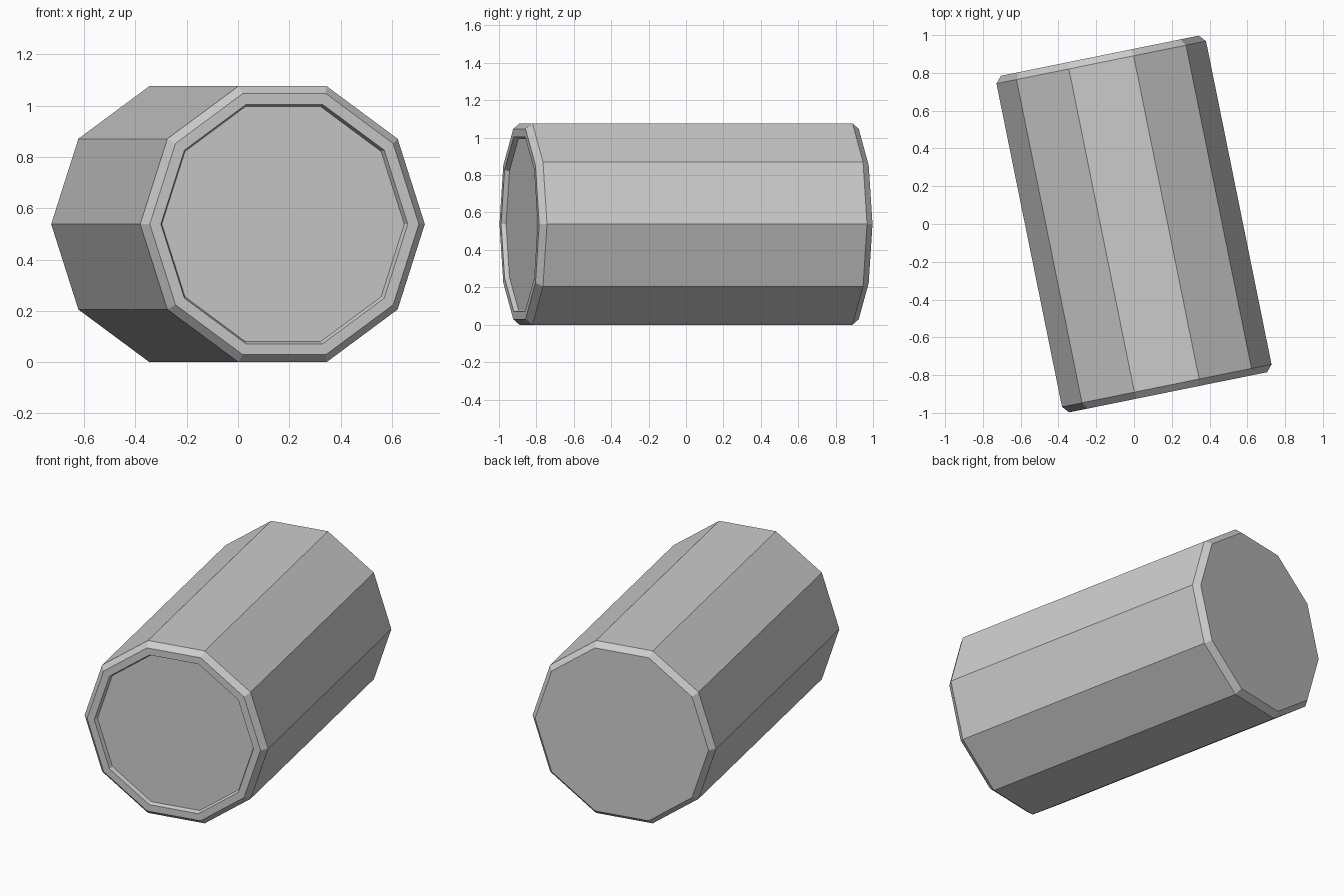
import bpy, bmesh, math
from mathutils import Matrix

cube = bpy.data.objects.get("Cube")
if cube:
    bpy.data.objects.remove(cube, do_unlink=True)

SIDES = 10
APOTHEM = 0.538
TURN = math.radians(11.46)

# Plain grey finish
grey = bpy.data.materials.new("plain grey")
grey.use_nodes = True
colour = (0.6, 0.6, 0.6, 1)
grey.diffuse_color = colour
grey.node_tree.nodes["Principled BSDF"].inputs["Base Color"].default_value = colour

# Profile (radius, position on axis): recessed front, rim, bevels, flat back
profile = [(0.482, -0.884), (0.491, -0.909), (0.535, -0.909), (0.566, -0.873),
           (0.566, 0.873), (0.535, 0.909)]

bm = bmesh.new()
rings = []
for radius, y in profile:
    ring = []
    for i in range(SIDES):
        a = math.tau * i / SIDES
        ring.append(bm.verts.new((radius * math.cos(a), y, radius * math.sin(a))))
    rings.append(ring)

# Walls between neighbouring rings, then both end caps
for a, b in zip(rings, rings[1:]):
    for i in range(SIDES):
        j = (i + 1) % SIDES
        bm.faces.new((a[i], a[j], b[j], b[i]))
bm.faces.new(rings[0])
bm.faces.new(rings[-1])
bmesh.ops.recalc_face_normals(bm, faces=bm.faces)

# Lie the can on a flat side, turned slightly
bm.transform(Matrix.Translation((0, 0, APOTHEM)) @ Matrix.Rotation(TURN, 4, 'Z'))

mesh = bpy.data.meshes.new("can_body")
bm.to_mesh(mesh)
bm.free()
mesh.materials.append(grey)
can = bpy.data.objects.new("can_body", mesh)
bpy.context.collection.objects.link(can)
